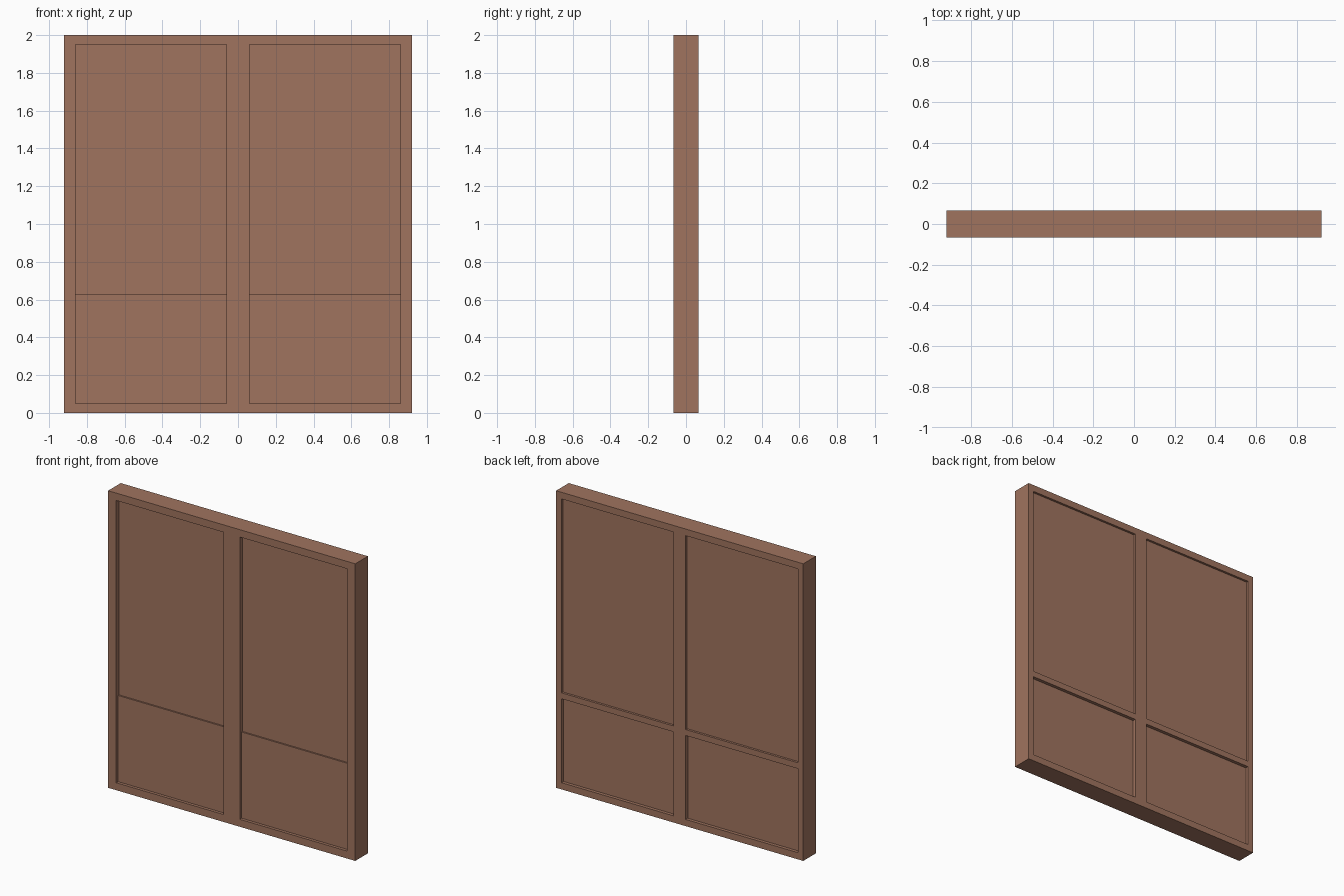
import bpy
import bmesh
from mathutils import Matrix, Vector

if "Cube" in bpy.data.objects:
    bpy.data.objects.remove(bpy.data.objects["Cube"], do_unlink=True)

wood = bpy.data.materials.new("brown wood")
wood.use_nodes = True
colour = (0.352, 0.174, 0.114, 1)
wood.diffuse_color = colour
wood.node_tree.nodes["Principled BSDF"].inputs["Base Color"].default_value = colour

HALF_W, HALF_D, HEIGHT = 0.92, 0.067, 2.0


def boxes(name, spans):
    """One object made of boxes, each given as a low and a high corner."""
    bm = bmesh.new()
    for low, high in spans:
        low, high = Vector(low), Vector(high)
        size = Matrix.Diagonal((high - low).to_4d())
        size[3][3] = 1
        bmesh.ops.create_cube(bm, size=1, matrix=Matrix.Translation((low + high) / 2) @ size)
    mesh = bpy.data.meshes.new(name)
    bm.to_mesh(mesh)
    bm.free()
    mesh.materials.append(wood)
    obj = bpy.data.objects.new(name, mesh)
    bpy.context.collection.objects.link(obj)
    return obj


def both_sides(x0, x1, y0, y1, z0, z1):
    """The same span to the left and to the right of the middle post."""
    return [((x0, y0, z0), (x1, y1, z1)), ((-x1, y0, z0), (-x0, y1, z1))]


def cut(target, spans):
    cutter = boxes("opening_cutter", spans)
    cutter.hide_render = True
    mod = target.modifiers.new("openings", "BOOLEAN")
    mod.operation = "DIFFERENCE"
    mod.solver = "EXACT"
    mod.object = cutter
    bpy.context.view_layer.objects.active = target
    bpy.ops.object.modifier_apply(modifier=mod.name)
    bpy.data.objects.remove(cutter, do_unlink=True)


# Frame: two tall openings in front, four behind with a cross rail
frame = boxes("frame", [((-HALF_W, -HALF_D, 0), (HALF_W, HALF_D, HEIGHT))])
cut(frame, both_sides(0.06, 0.86, -0.2, 0, 0.05, 1.95))
cut(frame, both_sides(0.045, 0.88, -0.01, 0.2, 0.045, 0.61)
    + both_sides(0.045, 0.88, -0.01, 0.2, 0.65, 1.955))

# Panels: edges sit inside the frame, the lower ones stand slightly proud in front
for side, pick in (("left", 0), ("right", 1)):
    boxes(side + "_upper_panel",
          [both_sides(0.04, 0.885, -0.037, 0.052, 0.625, 1.96)[pick]])
    boxes(side + "_lower_panel",
          [both_sides(0.04, 0.885, -0.047, 0.045, 0.04, 0.63)[pick]])
